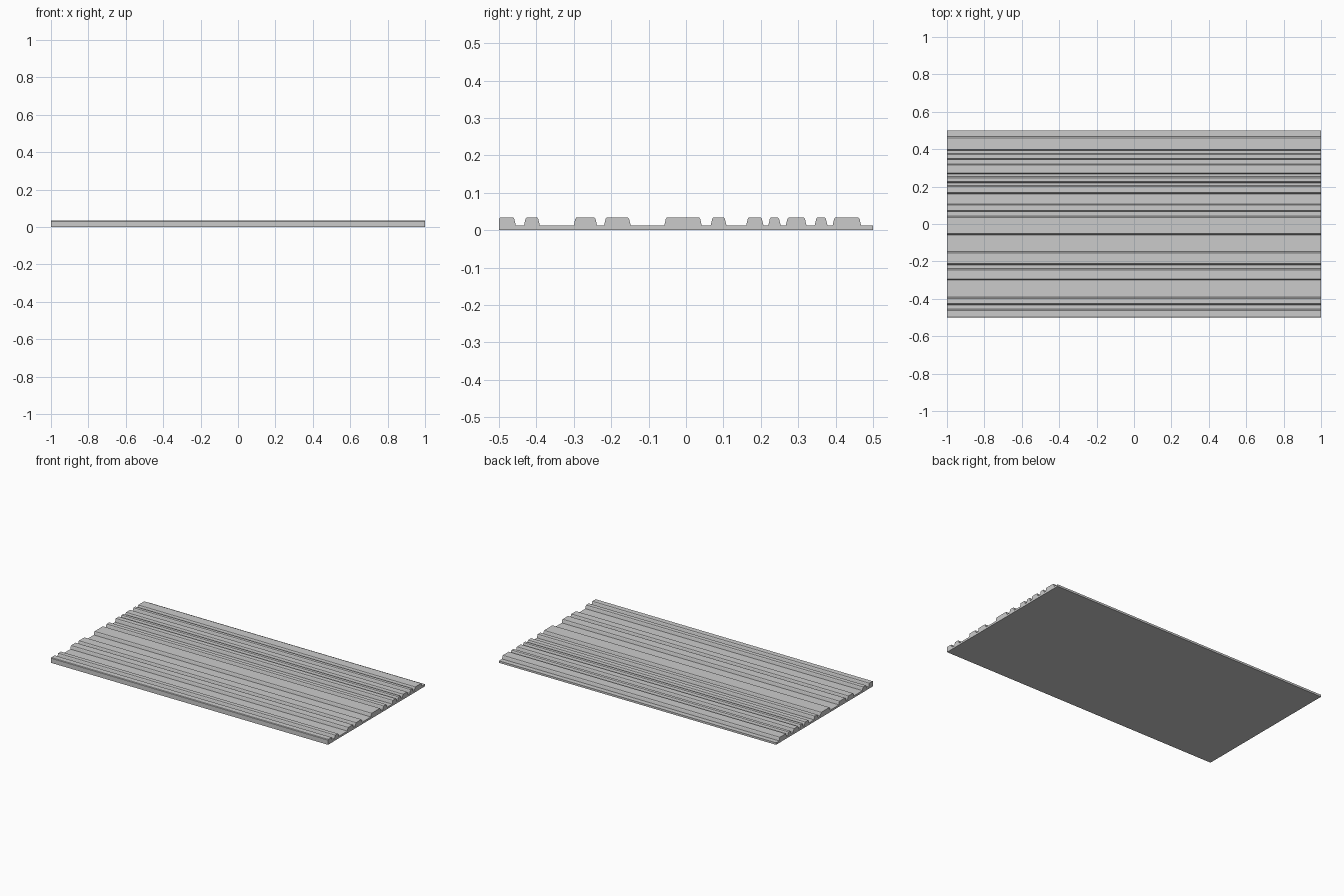
import bpy, bmesh

if "Cube" in bpy.data.objects:
    bpy.data.objects.remove(bpy.data.objects["Cube"])

LENGTH, LOW, TOP = 2.0, 0.013, 0.034
# start and end of each raised rib at its foot, along y
RIBS = [(-0.5, -0.455), (-0.433, -0.391), (-0.30, -0.238), (-0.219, -0.148),
        (-0.058, 0.042), (0.066, 0.108), (0.161, 0.207), (0.220, 0.253),
        (0.267, 0.322), (0.344, 0.378), (0.392, 0.468)]


def rib(a, b):
    # sloped walls with a small bevel at the crest
    left = [(a, LOW), (a + 0.004, TOP - 0.004), (a + 0.007, TOP)]
    if a <= -0.5:
        left = [(a, TOP - 0.004), (a + 0.003, TOP)]
    right = [(b - 0.007, TOP), (b - 0.004, TOP - 0.004), (b, LOW)]
    return left + right


# cross-section of the ribbed panel
profile = [(-0.5, 0.0)]
for a, b in RIBS:
    profile += rib(a, b)
profile += [(0.5, LOW), (0.5, 0.0)]

# sweep the cross-section along x
bm = bmesh.new()
face = bm.faces.new([bm.verts.new((-LENGTH / 2, y, z)) for y, z in profile])
swept = bmesh.ops.extrude_face_region(bm, geom=[face], use_keep_orig=True)
moved = [v for v in swept["geom"] if isinstance(v, bmesh.types.BMVert)]
bmesh.ops.translate(bm, vec=(LENGTH, 0, 0), verts=moved)
bmesh.ops.recalc_face_normals(bm, faces=bm.faces[:])

mesh = bpy.data.meshes.new("ribbed_panel")
bm.to_mesh(mesh)
bm.free()
panel = bpy.data.objects.new("ribbed_panel", mesh)
bpy.context.collection.objects.link(panel)
